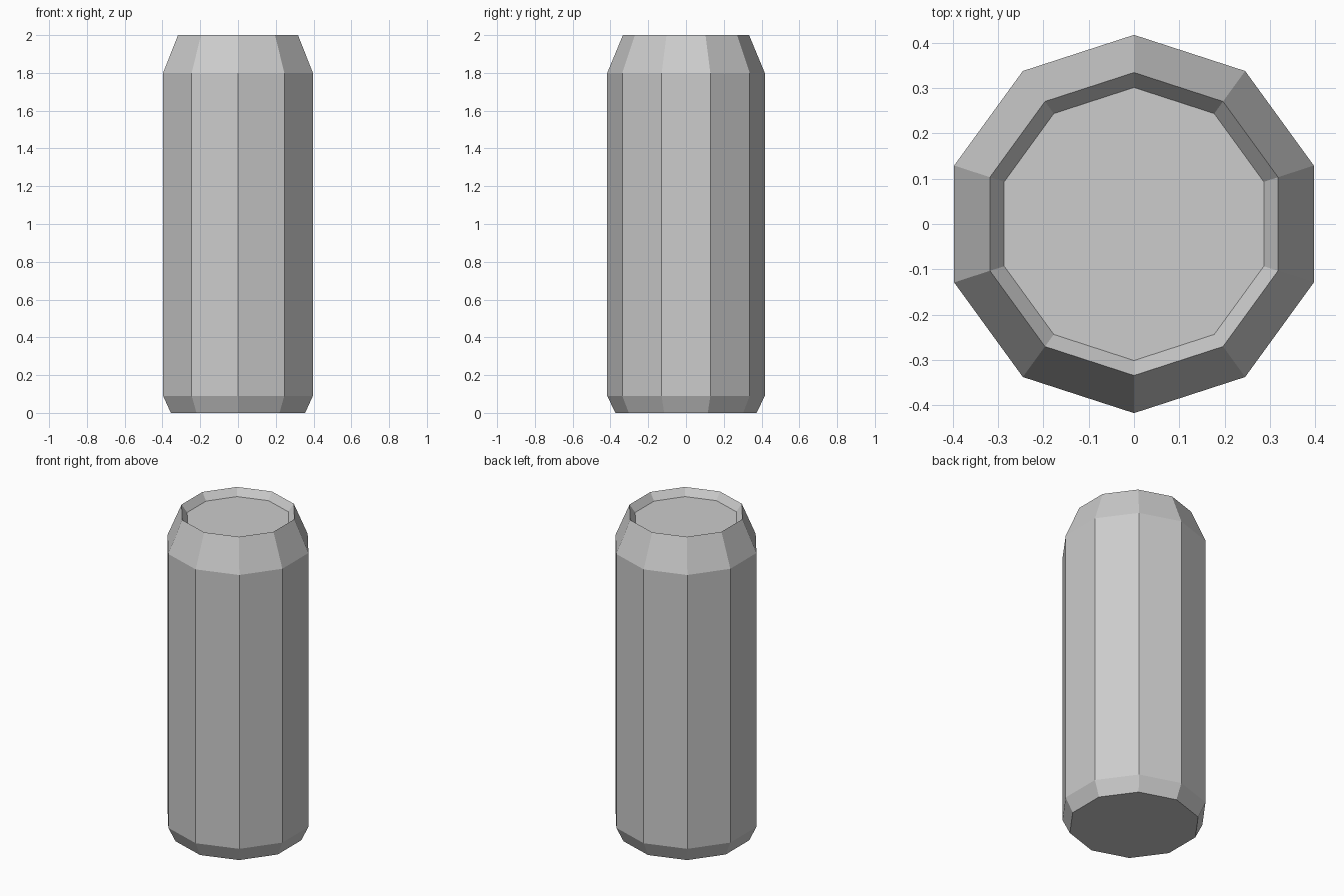
import bpy, bmesh, math

SIDES = 10

cube = bpy.data.objects.get("Cube")
if cube:
    bpy.data.objects.remove(cube, do_unlink=True)

grey = bpy.data.materials.new("light grey")
grey.use_nodes = True
colour = (0.604, 0.604, 0.604, 1)
grey.diffuse_color = colour
grey.node_tree.nodes["Principled BSDF"].inputs["Base Color"].default_value = colour


def lathe(name, profile):
    """Revolve (radius, height) points into a faceted solid capped at both ends."""
    bm = bmesh.new()
    rings = []
    for r, z in profile:
        angles = [math.pi / 2 + math.tau * i / SIDES for i in range(SIDES)]
        rings.append([bm.verts.new((r * math.cos(a), r * math.sin(a), z)) for a in angles])
    for low, high in zip(rings, rings[1:]):
        for i in range(SIDES):
            j = (i + 1) % SIDES
            bm.faces.new((low[i], low[j], high[j], high[i]))
    bm.faces.new(rings[0][::-1])
    bm.faces.new(rings[-1])
    mesh = bpy.data.meshes.new(name)
    bm.to_mesh(mesh)
    bm.free()
    mesh.materials.append(grey)
    obj = bpy.data.objects.new(name, mesh)
    bpy.context.collection.objects.link(obj)
    return obj


# Can: base, lower bevel, straight wall, shoulder, sharp rim, sunken lid
lathe("can_body", [
    (0.374, 0.0),
    (0.417, 0.09),
    (0.417, 1.80),
    (0.334, 2.0),
    (0.301, 1.955),
])
